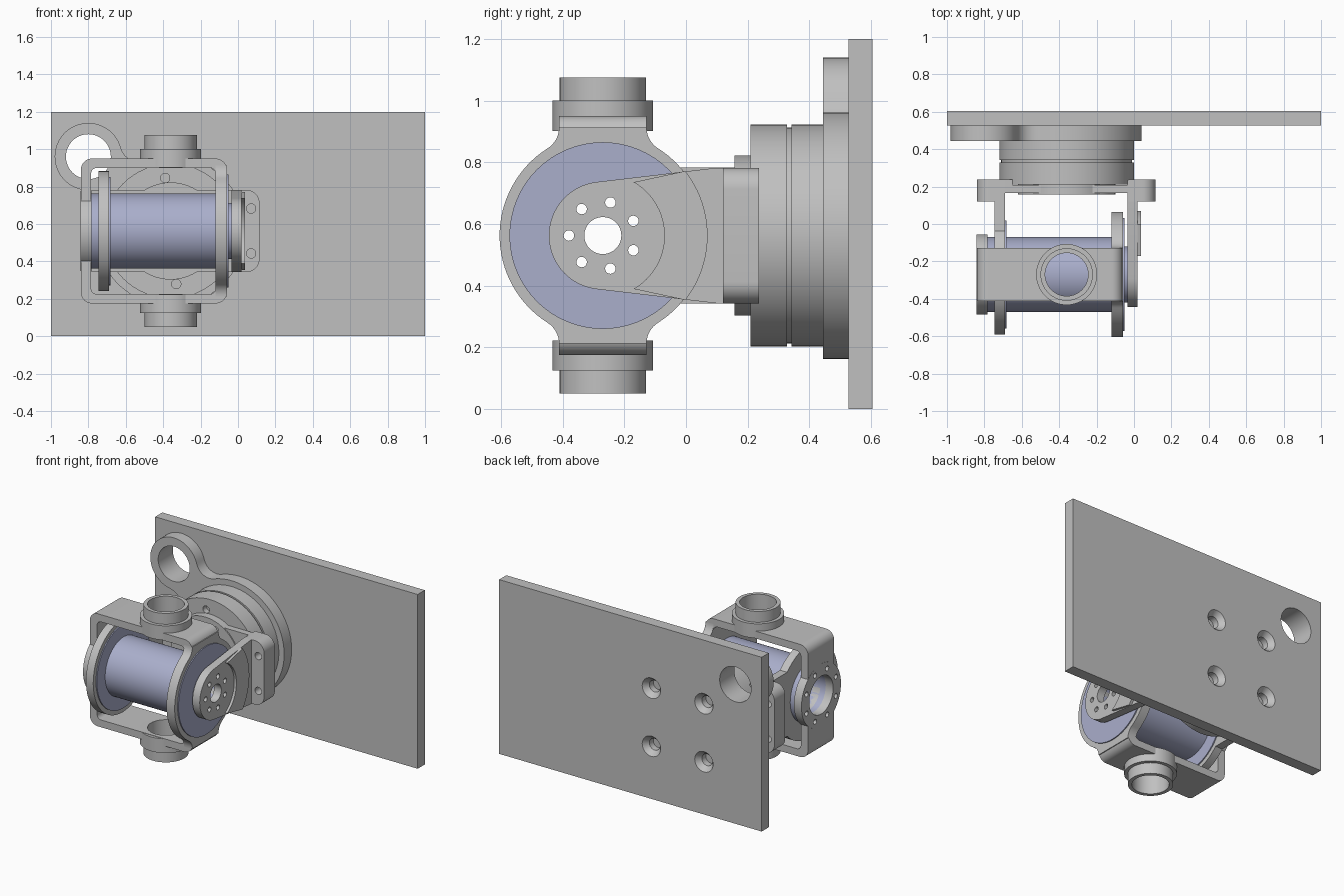
import bpy, bmesh, math

if "Cube" in bpy.data.objects:
    bpy.data.objects.remove(bpy.data.objects["Cube"])


def material(name, rgb):
    m = bpy.data.materials.new(name)
    m.use_nodes = True
    m.diffuse_color = (*rgb, 1)
    b = next(n for n in m.node_tree.nodes if n.type == 'BSDF_PRINCIPLED')
    b.inputs["Base Color"].default_value = (*rgb, 1)
    b.inputs["Roughness"].default_value = 0.6
    return m


GREY = material("light_grey", (0.53, 0.53, 0.53))
BLUE = material("pale_blue", (0.40, 0.425, 0.60))

CX, CY, CZ = -0.36, -0.27, 0.5625      # centre of the joint
HUB, PIVOT = (CX, CZ), (CY, CZ)        # as seen along y and along x


# Map profile coordinates (u, v) and depth w to the chosen axis
def place(axis, u, v, w):
    return {'x': (w, u, v), 'y': (u, w, v), 'z': (u, v, w)}[axis]


def finish(name, bm, mat):
    bmesh.ops.remove_doubles(bm, verts=bm.verts, dist=1e-5)
    bmesh.ops.recalc_face_normals(bm, faces=bm.faces)
    me = bpy.data.meshes.new(name)
    bm.to_mesh(me)
    bm.free()
    me.materials.clear()
    me.materials.append(mat)
    ob = bpy.data.objects.new(name, me)
    bpy.context.collection.objects.link(ob)
    return ob


def arc(c, r, a0, a1, n=24):
    return [(c[0] + r * math.cos(math.radians(a0 + (a1 - a0) * i / n)),
             c[1] + r * math.sin(math.radians(a0 + (a1 - a0) * i / n))) for i in range(n + 1)]


def circle(c, r, n=64):
    return arc(c, r, 0, 360, n)[:-1]


def hole_ring(c, radius, r, n, start=0):
    return [circle(p, r, 20) for p in arc(c, radius, start, start + 360, n)[:-1]]


def rounded(x0, x1, z0, z1, left, right):
    pts = []
    for x, z, r, sx, sz, a in ((x1, z1, right, -1, -1, 0), (x0, z1, left, 1, -1, 90),
                               (x0, z0, left, 1, 1, 180), (x1, z0, right, -1, 1, 270)):
        pts += arc((x + sx * r, z + sz * r), r, a, a + 90, 10) if r else [(x, z)]
    return pts


# Flat part: first loop is the outline, the others are holes
def slab(name, loops, axis, lo, hi, mat=GREY):
    cu = bpy.data.curves.new(name, 'CURVE')
    cu.dimensions, cu.fill_mode, cu.extrude = '2D', 'BOTH', (hi - lo) / 2
    for loop in loops:
        sp = cu.splines.new('POLY')
        sp.points.add(len(loop) - 1)
        for p, (u, v) in zip(sp.points, loop):
            p.co = (u, v, 0, 1)
        sp.use_cyclic_u = True
    tmp = bpy.data.objects.new(name + "_profile", cu)
    bpy.context.collection.objects.link(tmp)
    me = bpy.data.meshes.new_from_object(tmp.evaluated_get(bpy.context.evaluated_depsgraph_get()))
    bm = bmesh.new()
    bm.from_mesh(me)
    bpy.data.objects.remove(tmp)
    bpy.data.curves.remove(cu)
    bpy.data.meshes.remove(me)
    for v in bm.verts:
        v.co = place(axis, v.co.x, v.co.y, v.co.z + (lo + hi) / 2)
    return finish(name, bm, mat)


# Turned part: closed profile of (radius, depth)
def lathe(name, profile, axis, c, mat=GREY, n=64):
    bm = bmesh.new()
    rings = [[bm.verts.new(place(axis, u, v, w)) for u, v in circle(c, r, n)] for r, w in profile]
    for i, a in enumerate(rings):
        b = rings[(i + 1) % len(rings)]
        for j in range(n):
            k = (j + 1) % n
            bm.faces.new((a[j], a[k], b[k], b[j]))
    return finish(name, bm, mat)


def cut(ob, cutters):
    for c in cutters:
        c.hide_render = True
        m = ob.modifiers.new("cut", 'BOOLEAN')
        m.operation, m.object, m.solver = 'DIFFERENCE', c, 'EXACT'
    me = bpy.data.meshes.new_from_object(ob.evaluated_get(bpy.context.evaluated_depsgraph_get()))
    ob.modifiers.clear()
    ob.data = me
    for c in cutters:
        bpy.data.objects.remove(c)


# Wall plate with cable hole and four countersunk screw holes
EYE = (-0.80, 0.96)
screws = [(CX + sx * 0.2, CZ + sz * 0.2) for sx in (-1, 1) for sz in (-1, 1)]
slab("wall_plate", [rounded(-1, 1, 0, 1.2, 0, 0), circle(EYE, 0.12)] +
     [circle(s, 0.07, 32) for s in screws], 'y', 0.527, 0.605)
for i, s in enumerate(screws):
    lathe(f"countersink_{i + 1}", [(0.07, 0.527), (0.07, 0.605), (0.04, 0.57), (0.04, 0.527)],
          'y', s, n=32)

# Base flange: two discs joined by tangent fillets
R1, R2, F = 0.40, 0.18, 0.10
dx, dz = EYE[0] - CX, EYE[1] - CZ
d, th = math.hypot(dx, dz), math.degrees(math.atan2(dz, dx))
A, B, D = R1 + F, R2 + F, d
al = math.degrees(math.acos((A * A + D * D - B * B) / (2 * A * D)))
be = math.degrees(math.acos((B * B + D * D - A * A) / (2 * B * D)))
f1 = arc(HUB, A, th - al, th, 1)[0]
f2 = arc(HUB, A, th + al, th, 1)[0]
outline = (arc(HUB, R1, th + al, th + 360 - al, 64) +
           arc(f1, F, th - al + 180, th + be, 10)[1:-1] +
           arc(EYE, R2, th + be - 180, th + 180 - be, 48) +
           arc(f2, F, th - be, th + al - 180, 10)[1:-1])
slab("base_flange", [outline, circle(EYE, 0.12)], 'y', 0.445, 0.527)

# Rotary base with groove and screw holes
slab("base_front", [circle(HUB, 0.36)] + hole_ring(HUB, 0.285, 0.025, 4, 6), 'y', 0.21, 0.25)
slab("base_body", [circle(HUB, 0.36)], 'y', 0.25, 0.328)
slab("base_groove", [circle(HUB, 0.35)], 'y', 0.328, 0.342)
slab("base_rear", [circle(HUB, 0.36)], 'y', 0.342, 0.445)

# Fork bracket: hub, back plate and end flanges
Z0, Z1, H = CZ - 0.22, CZ + 0.22, 0.22
slab("bracket_hub", [circle(HUB, 0.26)] + hole_ring(HUB, 0.21, 0.02, 8, 22.5), 'y', 0.157, 0.21)
slab("bracket_back", [rounded(-0.70, -0.02, Z0, Z1, 0, 0)], 'y', 0.165, 0.209)
slab("bracket_right_pad", [rounded(-0.745, -0.65, Z0, Z1, 0, 0)], 'y', 0.165, 0.237)
for name, box, x in (("right", (-0.84, -0.70, Z0, Z1, 0.07, 0), -0.79),
                     ("left", (-0.03, 0.115, Z0, Z1, 0, 0.07), 0.07)):
    slab(f"bracket_{name}_flange", [rounded(*box)] +
         [circle((x, CZ + s * 0.12), 0.025, 24) for s in (-1, 1)], 'y', 0.12, 0.237)

# Fork arm ending in a large disc with a blue inner face
slab("disc_arm", [arc(PIVOT, 0.32, 43.5, 316.5, 64) + [(0.235, Z0), (0.235, Z1)],
                  circle(PIVOT, 0.13)], 'x', -0.745, -0.69)
slab("disc_arm_face", [circle(PIVOT, 0.29), circle(PIVOT, 0.15)], 'x', -0.69, -0.683, BLUE)

# Fork arm ending in a small bolted tip
slab("tip_arm", [arc(PIVOT, 0.175, 97, 263, 48) + [(0.10, Z0), (0.235, Z0), (0.235, Z1), (0.10, Z1)],
                 circle(PIVOT, 0.06)] + hole_ring(PIVOT, 0.11, 0.017, 7, 180), 'x', -0.035, 0.02)
slab("tip_arm_rib", [arc(PIVOT, 0.20, -60, 60) + arc(PIVOT, 0.34, 38, -38)], 'x', 0.02, 0.037)

# Motor barrel and output collar
slab("motor_barrel", [circle(PIVOT, 0.20), circle(PIVOT, 0.13)], 'x', -0.785, -0.061, BLUE)
slab("output_collar", [circle(PIVOT, 0.15), circle(PIVOT, 0.13)], 'x', -0.062, -0.034, BLUE)

# Yoke frame, bored for the trunnions and the barrel
yoke = slab("yoke_frame", [rounded(-0.84, -0.06, 0.175, 0.95, 0.06, 0.06),
                           rounded(-0.785, -0.12, 0.225, 0.90, 0.03, 0.03)], 'y', -0.412, -0.128)
cut(yoke, [slab("trunnion_cutter", [circle((CX, CY), 0.115)], 'z', -0.1, 1.3),
           slab("barrel_cutter", [circle(PIVOT, 0.213)], 'x', -1.1, 0.2)])
slab("yoke_ring", [circle(PIVOT, 0.215), circle(PIVOT, 0.13)] +
     hole_ring(PIVOT, 0.172, 0.017, 8, 22.5), 'x', -0.841, -0.784)

# Yoke disc with filleted necks and a blue outer face
W, R, F = 0.142, 0.335, 0.08
h = math.sqrt((R + F) ** 2 - (W + F) ** 2)
t = math.degrees(math.atan2(h, W + F))
quarter = arc((CY + W + F, CZ + h), F, 180 + t, 180, 8)
neck = arc(PIVOT, R, 0, t, 16) + quarter[1:]
left = [(2 * CY - y, z) for y, z in reversed(neck)]
half = neck + left
disc = half[:-1] + [(y, 2 * CZ - z) for y, z in reversed(half)][:-1]
slab("yoke_disc", [disc, circle(PIVOT, 0.13)], 'x', -0.121, -0.059)
slab("yoke_disc_face", [circle(PIVOT, 0.303), circle(PIVOT, 0.14)], 'x', -0.059, -0.052, BLUE)

# Upper and lower trunnions
for name, s in (("upper", 1), ("lower", -1)):
    lathe(f"{name}_trunnion", [(r, CZ + s * z) for r, z in (
        (0.115, 0.340), (0.163, 0.340), (0.163, 0.438), (0.14, 0.438), (0.14, 0.513), (0.115, 0.513))],
        'z', (CX, CY))

# Smooth round walls, keep edges sharp
bpy.ops.object.select_all(action='DESELECT')
for ob in bpy.context.collection.objects:
    if ob.type == 'MESH':
        ob.select_set(True)
        bpy.context.view_layer.objects.active = ob
bpy.ops.object.shade_smooth_by_angle(angle=math.radians(30))
